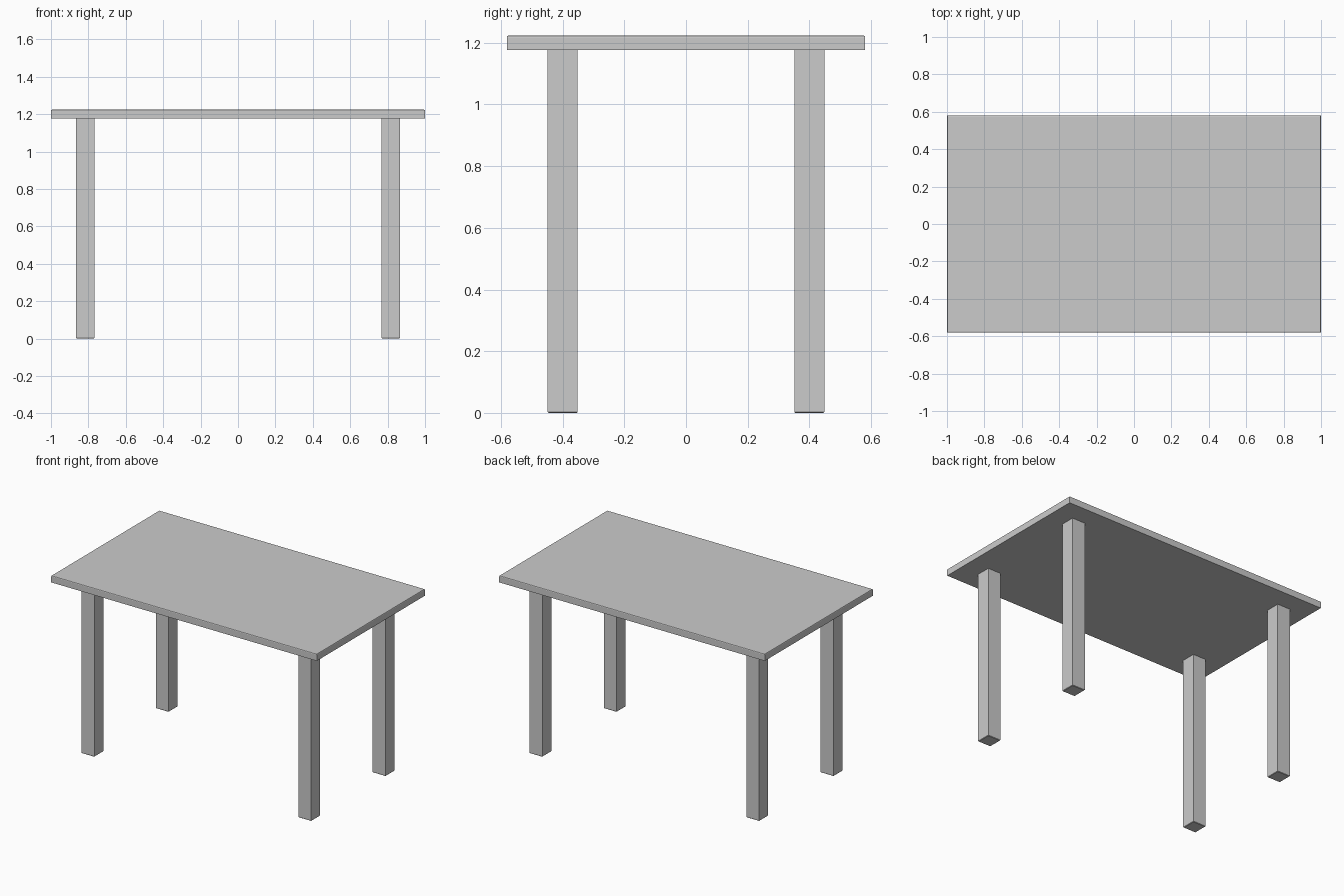
import bpy, bmesh
from mathutils import Matrix

if "Cube" in bpy.data.objects:
    bpy.data.objects.remove(bpy.data.objects["Cube"])


def box(name, size, centre, edge_z, bevel, segments):
    """Box whose edges in the plane local z = edge_z * half height are bevelled."""
    bm = bmesh.new()
    bmesh.ops.create_cube(bm, size=1.0, matrix=Matrix.Diagonal((*size, 1)))
    rim = [e for e in bm.edges if all(v.co.z * edge_z > 0 for v in e.verts)]
    bmesh.ops.bevel(bm, geom=rim, offset=bevel, segments=segments,
                    profile=0.5, affect='EDGES')
    mesh = bpy.data.meshes.new(name)
    bm.to_mesh(mesh)
    bm.free()
    obj = bpy.data.objects.new(name, mesh)
    obj.location = centre
    bpy.context.collection.objects.link(obj)
    return obj


TOP_Z, UNDER_Z = 1.224, 1.177

# Tabletop with a softened upper rim
box("tabletop", (2.0, 1.162, TOP_Z - UNDER_Z), (0, 0, (TOP_Z + UNDER_Z) / 2), 1, 0.006, 2)

# Four square legs with a tiny chamfer at the foot
for y, depth in ((-0.4, "front"), (0.4, "back")):
    for x, side in ((-0.817, "left"), (0.817, "right")):
        box(f"{depth}_{side}_leg", (0.097, 0.097, UNDER_Z), (x, y, UNDER_Z / 2), -1, 0.003, 1)
